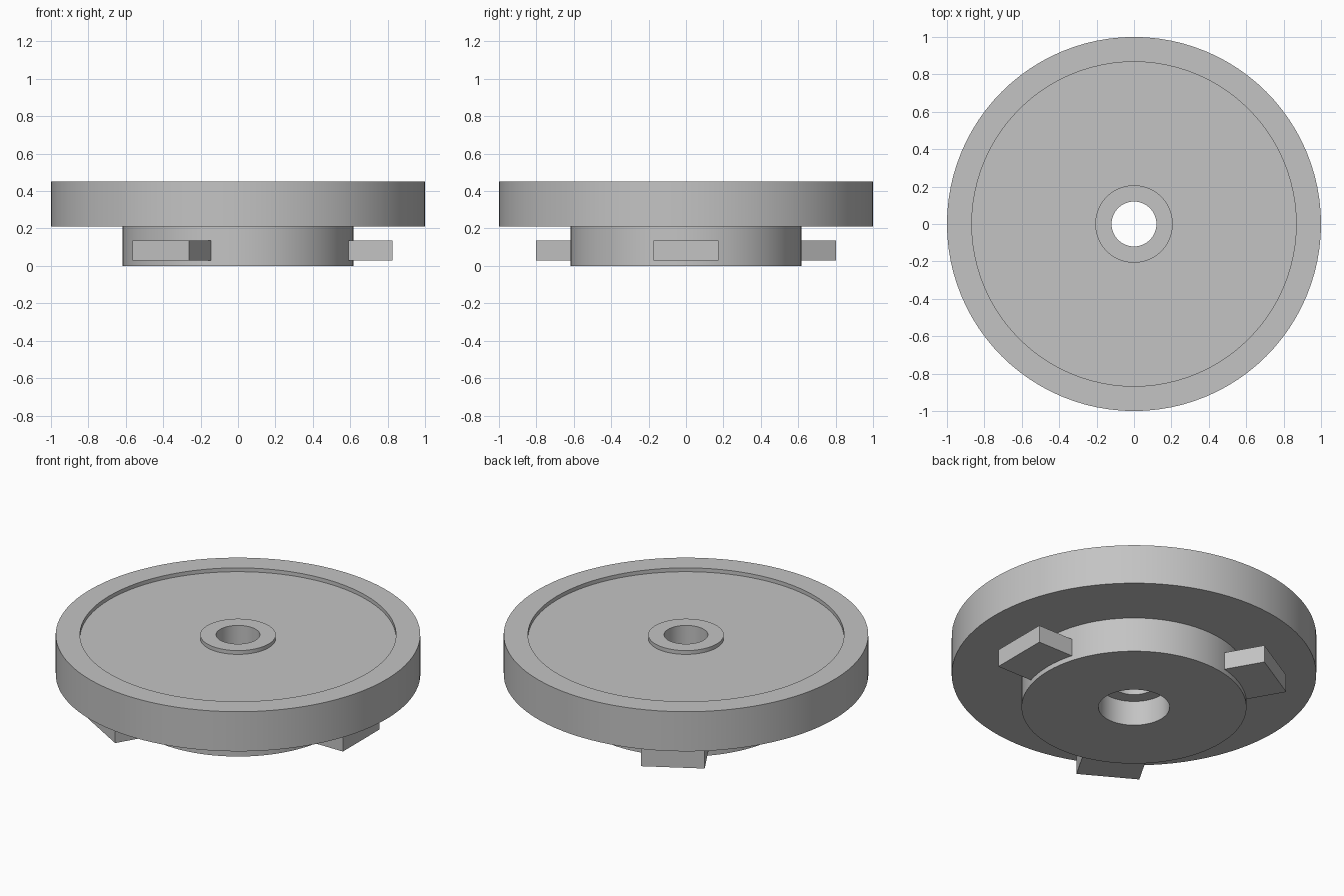
import bpy, bmesh, math
from mathutils import Matrix, Vector

old = bpy.data.objects.get("Cube")
if old:
    bpy.data.objects.remove(old, do_unlink=True)

grey = bpy.data.materials.new("plain grey")
grey.use_nodes = True
colour = (0.55, 0.55, 0.55, 1)
grey.diffuse_color = colour
grey.node_tree.nodes["Principled BSDF"].inputs["Base Color"].default_value = colour

SEGMENTS = 96
TOP, FLOOR, UNDERSIDE = 0.45, 0.427, 0.21
HUB_R, BORE_R, SOCKET_R, SOCKET_TOP = 0.617, 0.12, 0.195, 0.15


def finish(name, bm):
    bmesh.ops.recalc_face_normals(bm, faces=bm.faces)
    mesh = bpy.data.meshes.new(name)
    bm.to_mesh(mesh)
    bm.free()
    mesh.materials.append(grey)
    obj = bpy.data.objects.new(name, mesh)
    bpy.context.collection.objects.link(obj)
    return obj


def lathe(name, profile):
    """Turn a closed (radius, height) profile around the z axis."""
    bm = bmesh.new()
    verts = [bm.verts.new((r, 0, z)) for r, z in profile]
    edges = [bm.edges.new((v, verts[i - 1])) for i, v in enumerate(verts)]
    bmesh.ops.spin(bm, geom=verts + edges, axis=(0, 0, 1), cent=(0, 0, 0),
                   angle=math.tau, steps=SEGMENTS, use_duplicate=False)
    bmesh.ops.remove_doubles(bm, verts=bm.verts, dist=1e-4)
    obj = finish(name, bm)
    bpy.ops.object.select_all(action="DESELECT")
    obj.select_set(True)
    bpy.context.view_layer.objects.active = obj
    bpy.ops.object.shade_smooth_by_angle(angle=math.radians(30))
    return obj


# Turned disc: raised rim, shallow recess, centre boss, lower hub, stepped bore
lathe("disc_with_hub", [
    (BORE_R, TOP), (0.207, TOP), (0.207, FLOOR), (0.867, FLOOR),
    (0.867, TOP), (1, TOP), (1, UNDERSIDE), (HUB_R, UNDERSIDE),
    (HUB_R, 0), (SOCKET_R, 0), (SOCKET_R, SOCKET_TOP), (BORE_R, SOCKET_TOP),
])

# Three square lugs around the hub
for i, name in enumerate(("left_lug", "back_right_lug", "front_right_lug")):
    inner, outer, low, high = 0.5, 0.825, 0.03, 0.135
    bm = bmesh.new()
    place = (Matrix.Rotation(i * math.tau / 3, 4, "Z")
             @ Matrix.Translation(((inner + outer) / 2, 0, (low + high) / 2))
             @ Matrix.Diagonal(Vector((outer - inner, 0.35, high - low, 1))))
    bmesh.ops.create_cube(bm, size=1, matrix=place)
    finish(name, bm)
